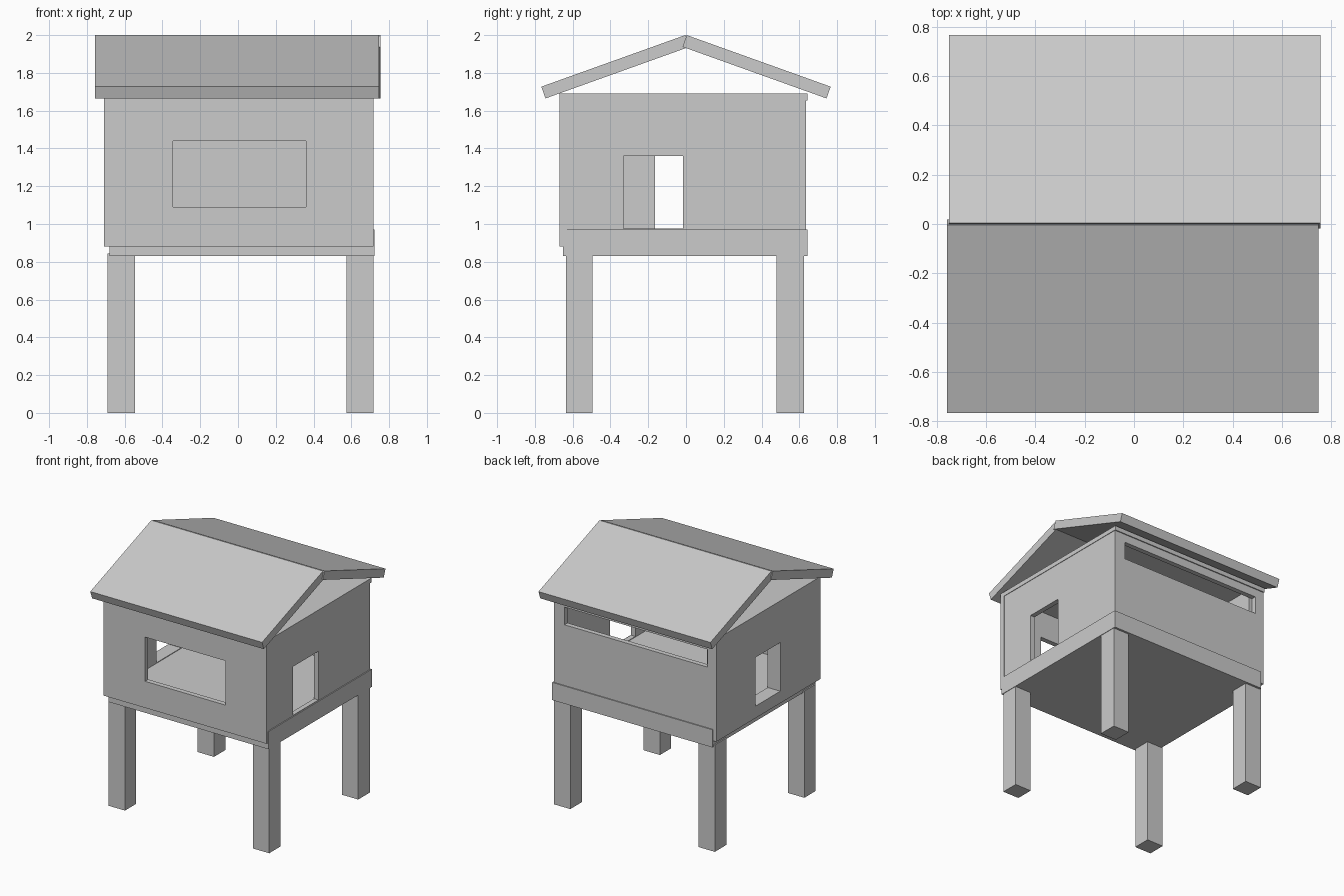
import bpy
import bmesh
from math import sin, cos, atan2
from mathutils import Vector

cube = bpy.data.objects.get("Cube")
if cube:
    bpy.data.objects.remove(cube, do_unlink=True)

grey = bpy.data.materials.new("plain_grey")
grey.use_nodes = True
grey.diffuse_color = (0.6, 0.6, 0.6, 1)
grey.node_tree.nodes["Principled BSDF"].inputs["Base Color"].default_value = (0.6, 0.6, 0.6, 1)


def finish(name, bm):
    bmesh.ops.recalc_face_normals(bm, faces=bm.faces[:])
    mesh = bpy.data.meshes.new(name)
    bm.to_mesh(mesh)
    bm.free()
    mesh.materials.append(grey)
    obj = bpy.data.objects.new(name, mesh)
    bpy.context.collection.objects.link(obj)
    return obj


def box(name, xs, ys, zs):
    bm = bmesh.new()
    bmesh.ops.create_cube(bm, size=1)
    for v in bm.verts:
        v.co = [r[0] if c < 0 else r[1] for c, r in zip(v.co, (xs, ys, zs))]
    return finish(name, bm)


def wall(name, axis, depth, span, zs, hole_span, hole_zs):
    """Upright panel with a rectangular opening; axis is the direction it runs along."""
    bm = bmesh.new()

    def ring(s, z, d):
        corners = [(s[0], z[0]), (s[1], z[0]), (s[1], z[1]), (s[0], z[1])]
        return [bm.verts.new((a, d, h) if axis == "x" else (d, a, h)) for a, h in corners]

    loops = [ring(span, zs, depth[0]), ring(span, zs, depth[1]),
             ring(hole_span, hole_zs, depth[1]), ring(hole_span, hole_zs, depth[0])]
    for k in range(4):
        a, b = loops[k], loops[(k + 1) % 4]
        for i in range(4):
            j = (i + 1) % 4
            bm.faces.new((a[i], a[j], b[j], b[i]))
    return finish(name, bm)


def roof_panel(name, side, xs):
    """Tilted slab hanging from the ridge, with square-cut ends."""
    ridge, eave, thick = Vector((0.004, 2.0)), Vector((0.766, 1.727)), 0.066
    slope = eave - ridge
    angle = atan2(-slope.y, slope.x)
    inward = Vector((-sin(angle), -cos(angle))) * thick
    profile = [ridge, eave, eave + inward, ridge + inward]
    bm = bmesh.new()
    face = bm.faces.new([bm.verts.new((xs[0], side * p.x, p.y)) for p in profile])
    ext = bmesh.ops.extrude_face_region(bm, geom=[face])
    moved = [g for g in ext["geom"] if isinstance(g, bmesh.types.BMVert)]
    bmesh.ops.translate(bm, vec=(xs[1] - xs[0], 0, 0), verts=moved)
    return finish(name, bm)


# Legs
for side, xs in (("right", (-0.69, -0.545)), ("left", (0.575, 0.718))):
    box("front_leg_" + side, xs, (-0.635, -0.495), (0, 0.845))
    box("back_leg_" + side, xs, (0.478, 0.625), (0, 0.845))

# Floor and ceiling slabs
box("floor", (-0.68, 0.722), (-0.65, 0.642), (0.83, 0.97))
box("ceiling", (-0.71, 0.718), (-0.67, 0.642), (1.655, 1.69))

# Walls with their openings
low, high = 0.88, 1.655
door = (0.975, 1.36)
wall("front_wall", "x", (-0.67, -0.63), (-0.71, 0.718), (low, high), (-0.345, 0.36), (1.09, 1.44))
wall("back_wall", "x", (0.595, 0.634), (-0.71, 0.714), (low, high), (-0.63, 0.62), (1.45, 1.59))
wall("left_wall", "y", (0.675, 0.714), (-0.63, 0.595), (low, high), (-0.33, -0.015), door)
wall("right_wall", "y", (-0.71, -0.6), (-0.63, 0.595), (low, high), (-0.165, 0.145), door)

# Gabled roof
roof_panel("front_roof", -1, (-0.757, 0.747))
roof_panel("back_roof", 1, (-0.75, 0.755))
